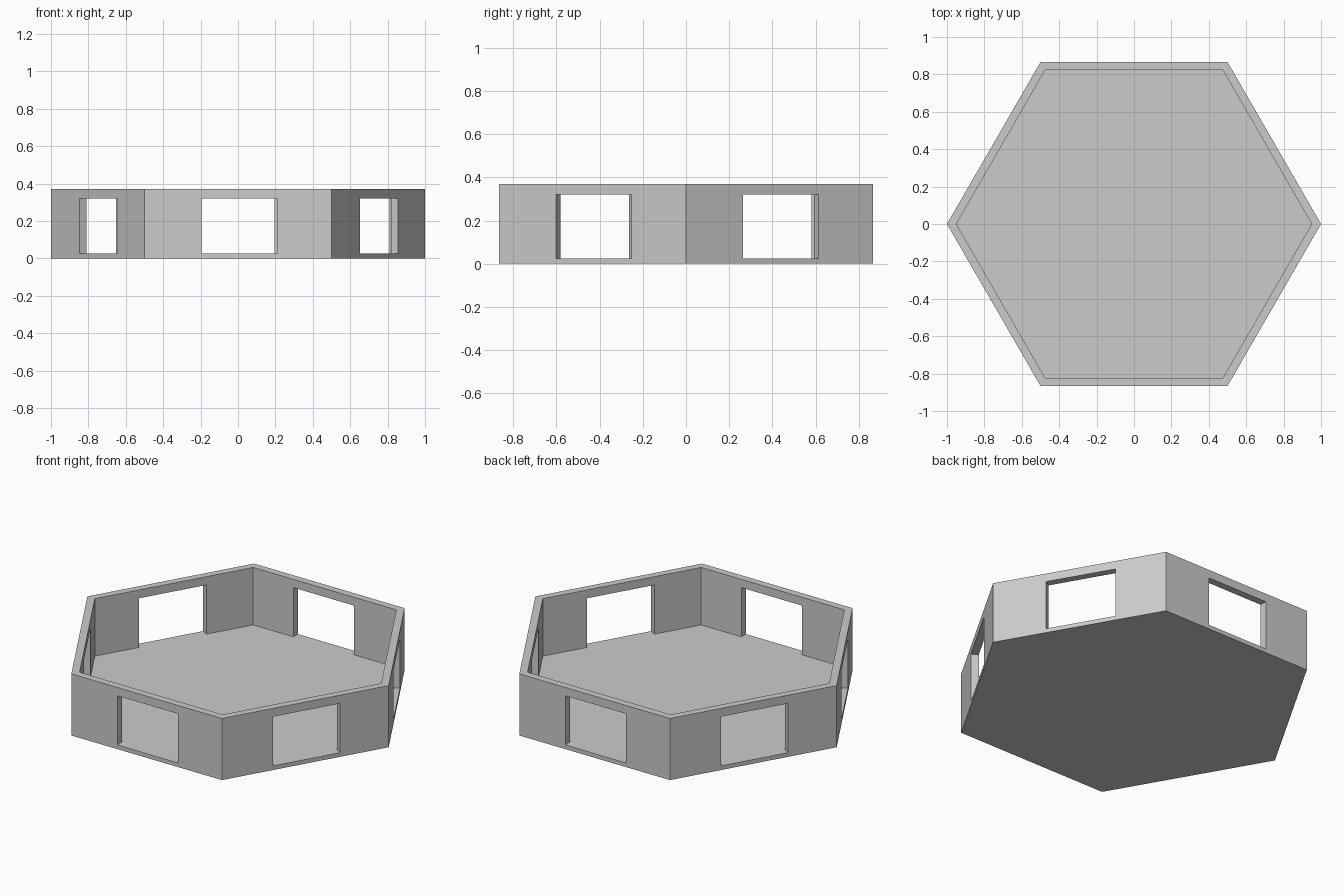
import bpy
from math import radians, cos, sin

if "Cube" in bpy.data.objects:
    bpy.data.objects.remove(bpy.data.objects["Cube"])

HEIGHT, FLOOR = 0.37, 0.025
WIN_W, WIN_TOP, WIN_SHIFT = 0.404, 0.32, 0.007
APOTHEM = 0.845  # mid-thickness of the walls


def hex_prism(name, radius, z0, z1):
    pts = [(radius * cos(radians(60 * i)), radius * sin(radians(60 * i))) for i in range(6)]
    verts = [(x, y, z) for z in (z0, z1) for x, y in pts]
    faces = [tuple(range(5, -1, -1)), tuple(range(6, 12))]
    faces += [(i, (i + 1) % 6, (i + 1) % 6 + 6, i + 6) for i in range(6)]
    mesh = bpy.data.meshes.new(name)
    mesh.from_pydata(verts, [], faces)
    obj = bpy.data.objects.new(name, mesh)
    bpy.context.collection.objects.link(obj)
    return obj


def cut(target, cutter):
    cutter.hide_render = True
    mod = target.modifiers.new("cut", 'BOOLEAN')
    mod.operation, mod.solver, mod.object = 'DIFFERENCE', 'EXACT', cutter
    bpy.context.view_layer.objects.active = target
    bpy.ops.object.modifier_apply(modifier=mod.name)
    bpy.data.objects.remove(cutter)


# hexagonal tray: floor with thin walls
room = hex_prism("hexagonal_room", 1.0, 0, HEIGHT)
cut(room, hex_prism("room_cutter", 0.95, FLOOR, HEIGHT + 0.2))

# one window in each wall, sill level with the floor
for i in range(6):
    a = radians(30 + 60 * i)
    x = APOTHEM * cos(a) - WIN_SHIFT * sin(a)
    y = APOTHEM * sin(a) + WIN_SHIFT * cos(a)
    bpy.ops.mesh.primitive_cube_add(size=1, location=(x, y, (FLOOR + WIN_TOP) / 2), rotation=(0, 0, a))
    window = bpy.context.object
    window.name = "window_cutter"
    window.scale = (0.15, WIN_W, WIN_TOP - FLOOR)
    cut(room, window)
